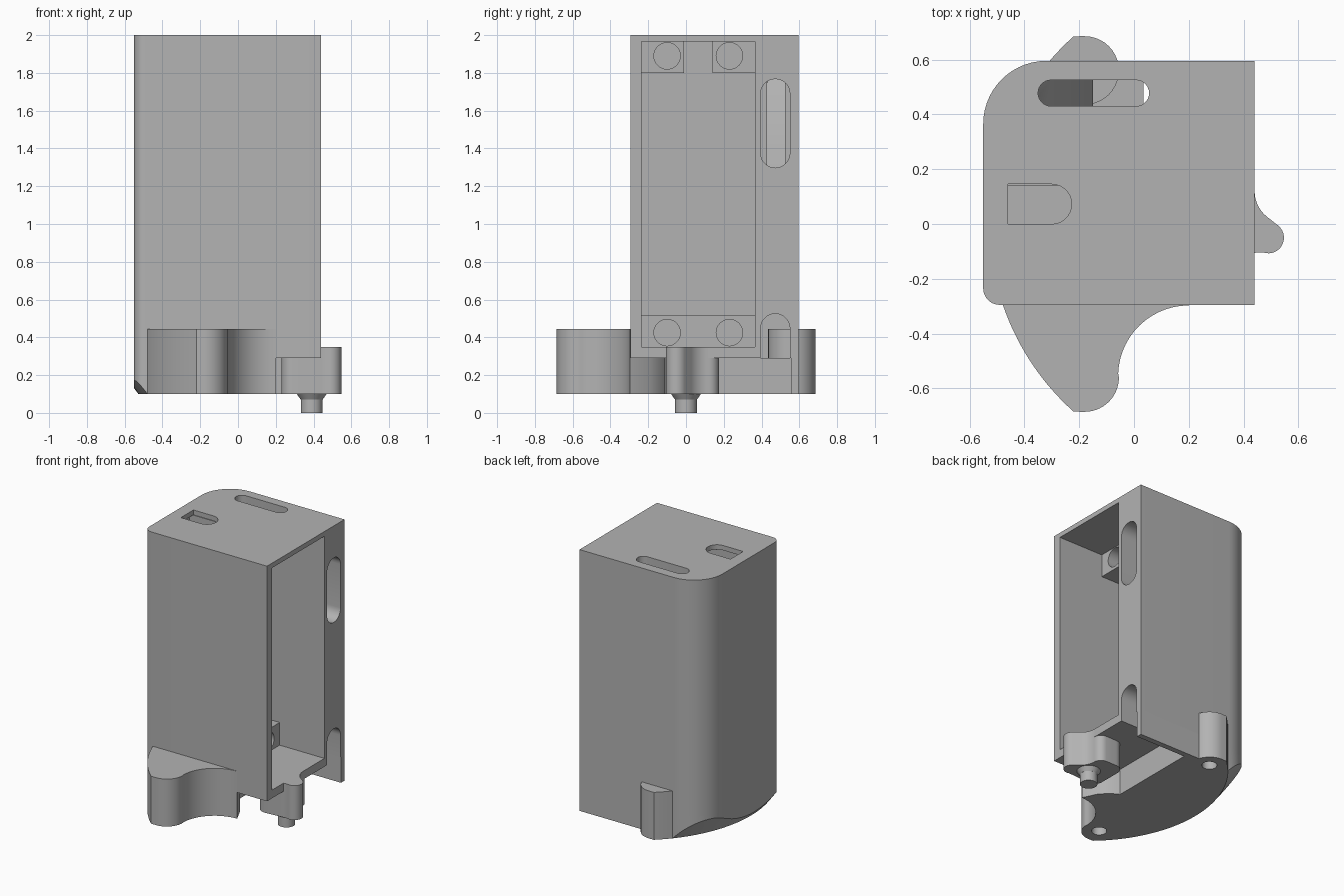
import bpy, bmesh
from math import sin, cos, pi, radians, hypot

if "Cube" in bpy.data.objects:
    bpy.data.objects.remove(bpy.data.objects["Cube"])

grey = bpy.data.materials.new("plain_grey")
grey.use_nodes = True
grey.diffuse_color = (0.45, 0.45, 0.45, 1)
grey.node_tree.nodes["Principled BSDF"].inputs["Base Color"].default_value = (0.45, 0.45, 0.45, 1)

PIVOT = (0.39, 0)
REACH = 0.917


def arc(cx, cy, r, a0, a1, n=14):
    return [(cx + r * cos(radians(a0 + (a1 - a0) * i / n)),
             cy + r * sin(radians(a0 + (a1 - a0) * i / n))) for i in range(n + 1)]


def prism(name, pts, lo, hi, axis="z"):
    """Extrude a profile along z (points are x, y) or along x (points are y, z)."""
    def place(p, h):
        return (p[0], p[1], h) if axis == "z" else (h, p[0], p[1])
    bm = bmesh.new()
    a = [bm.verts.new(place(p, lo)) for p in pts]
    b = [bm.verts.new(place(p, hi)) for p in pts]
    bm.faces.new(a)
    bm.faces.new(b)
    for i in range(len(pts)):
        j = (i + 1) % len(pts)
        bm.faces.new((a[i], a[j], b[j], b[i]))
    bmesh.ops.recalc_face_normals(bm, faces=bm.faces)
    mesh = bpy.data.meshes.new(name)
    bm.to_mesh(mesh)
    bm.free()
    ob = bpy.data.objects.new(name, mesh)
    bpy.context.collection.objects.link(ob)
    mesh.materials.append(grey)
    return ob


def rect(x0, x1, y0, y1):
    return [(x0, y0), (x1, y0), (x1, y1), (x0, y1)]


def circle(x, y, r):
    return arc(x, y, r, 0, 351, 39)


def combine(ob, tool, operation="DIFFERENCE"):
    mod = ob.modifiers.new("cut", "BOOLEAN")
    mod.operation = operation
    mod.solver = "EXACT"
    mod.object = tool
    bpy.context.view_layer.objects.active = ob
    bpy.ops.object.modifier_apply(modifier=mod.name)
    bpy.data.objects.remove(tool)


# Housing outline with one large and one small rounded corner
left_side = arc(-0.32, 0.365, 0.23, 90, 180) + arc(-0.49, -0.235, 0.06, 180, 270, 8)
body = prism("housing", [(0.44, -0.295), (0.44, 0.595)] + left_side, 0.29, 2)

# Main compartment, open on one side
combine(body, prism("cavity", rect(-0.235, 0.365, 0.35, 1.965), -0.49, 0.6, "x"))

# Access hole in the top
combine(body, prism("top_hole", [(-0.46, 0.145), (-0.46, 0)] + arc(-0.3, 0.0725, 0.0725, -90, 90),
                    1.9, 2.1))

# Cable channel: sloped upper part, straight lower part, two side slots
r = 0.0475
slot = arc(0.0075, 0.4775, r, -90, 90) + arc(-0.3025, 0.4775, r, 90, 270)
upper = prism("channel_top", slot, 1.2, 2.1)
for v in upper.data.vertices:
    if v.co.z < 1.5:
        v.co.z = 1.85 - (v.co.x + 0.35) * 2.2
combine(body, upper)
combine(body, prism("channel_low", arc(0.0075, 0.4775, r, -90, 90) + [(-0.15, 0.525), (-0.15, 0.43)],
                    0.2, 1.6))
w = 0.0775
combine(body, prism("side_slot", arc(0.4725, 1.69, w, 0, 180) + arc(0.4725, 1.375, w, 180, 360),
                    -0.12, 0.6, "x"))
combine(body, prism("lower_slot", arc(0.4725, 0.4475, w, 0, 180) + [(0.395, 0.2), (0.55, 0.2)],
                    -0.3, 0.6, "x"))

# Screw blocks inside the compartment
blocks = [("lower_screw_block", -0.235, 0.365, 0.35, 0.515, (-0.1, 0.23), 0.425),
          ("upper_front_screw_block", -0.235, -0.01, 1.8, 1.965, (-0.1,), 1.89),
          ("upper_back_screw_block", 0.14, 0.365, 1.8, 1.965, (0.23,), 1.89)]
parts = [body]
for name, y0, y1, z0, z1, holes, hz in blocks:
    block = prism(name, rect(y0, y1, z0, z1), -0.49, 0.08, "x")
    for hy in holes:
        combine(block, prism("screw_hole", circle(hy, hz, 0.07), -0.15, 0.2, "x"))
    parts.append(block)

# Base skirt, trimmed to a flared arc around the pivot
skirt = prism("base_skirt", [(0.2, -0.295), (0.15, -0.19), (0.09, -0.13), (0.035, -0.1), (0.035, 0.555),
                             (0.44, 0.555), (0.44, 0.595)] + left_side, 0.1, 0.29)
flare = prism("flare", arc(*PIVOT, REACH, 0, 357, 119), 0.1, 0.3)
for v in flare.data.vertices:
    if v.co.z > 0.2:
        for i in (0, 1):
            v.co[i] = PIVOT[i] + (v.co[i] - PIVOT[i]) * 1.16
    else:
        v.co.z = 0.099
combine(skirt, flare, "INTERSECT")

# Front wing with concave inner side
wing = prism("front_wing", arc(*PIVOT, REACH, 198.8, 228.3)
             + arc(-0.18, -0.56, 0.125, 270, 360)
             + arc(0.2, -0.555, 0.258, 178, 90) + [(0.2, -0.29)], 0.1, 0.445)

# Back tab
tab = prism("back_tab", arc(*PIVOT, REACH, 131.7, 139.5, 8)
            + [(-0.3, 0.56)] + arc(-0.18, 0.56, 0.125, 180, 450, 30), 0.1, 0.445)

# Mounting holes from below
for ob, y in ((wing, -0.56), (tab, 0.57)):
    combine(ob, prism("mount_hole", circle(-0.17, y, 0.05), 0, 0.3))
combine(skirt, prism("mount_hole", circle(-0.17, 0.57, 0.05), 0, 0.28))

# Pivot arm with a rounded side lobe
arm = prism("pivot_arm", arc(0.49, -0.05, 0.057, -110, 50)
            + arc(0.56, 0.12, 0.12, 230, 180, 8)
            + arc(0.385, 0.12, 0.055, 0, 90, 8)
            + arc(0.3, 0.105, 0.07, 90, 180, 8)
            + arc(0.29, -0.055, 0.06, 180, 270, 8) + [(0.44, -0.105)], 0.1, 0.35)

# Pivot pin with a flared neck
pin = prism("pivot_pin", circle(*PIVOT, 0.057), 0, 0.11)
neck = prism("pin_neck", circle(*PIVOT, 0.058), 0.07, 0.1)
for v in neck.data.vertices:
    if v.co.z > 0.09:
        for i in (0, 1):
            v.co[i] = PIVOT[i] + (v.co[i] - PIVOT[i]) * 1.35

parts += [skirt, wing, tab, arm, pin, neck]
bpy.ops.object.select_all(action="DESELECT")
for ob in parts:
    ob.select_set(True)
bpy.context.view_layer.objects.active = body
bpy.ops.object.shade_smooth_by_angle(angle=radians(30))
